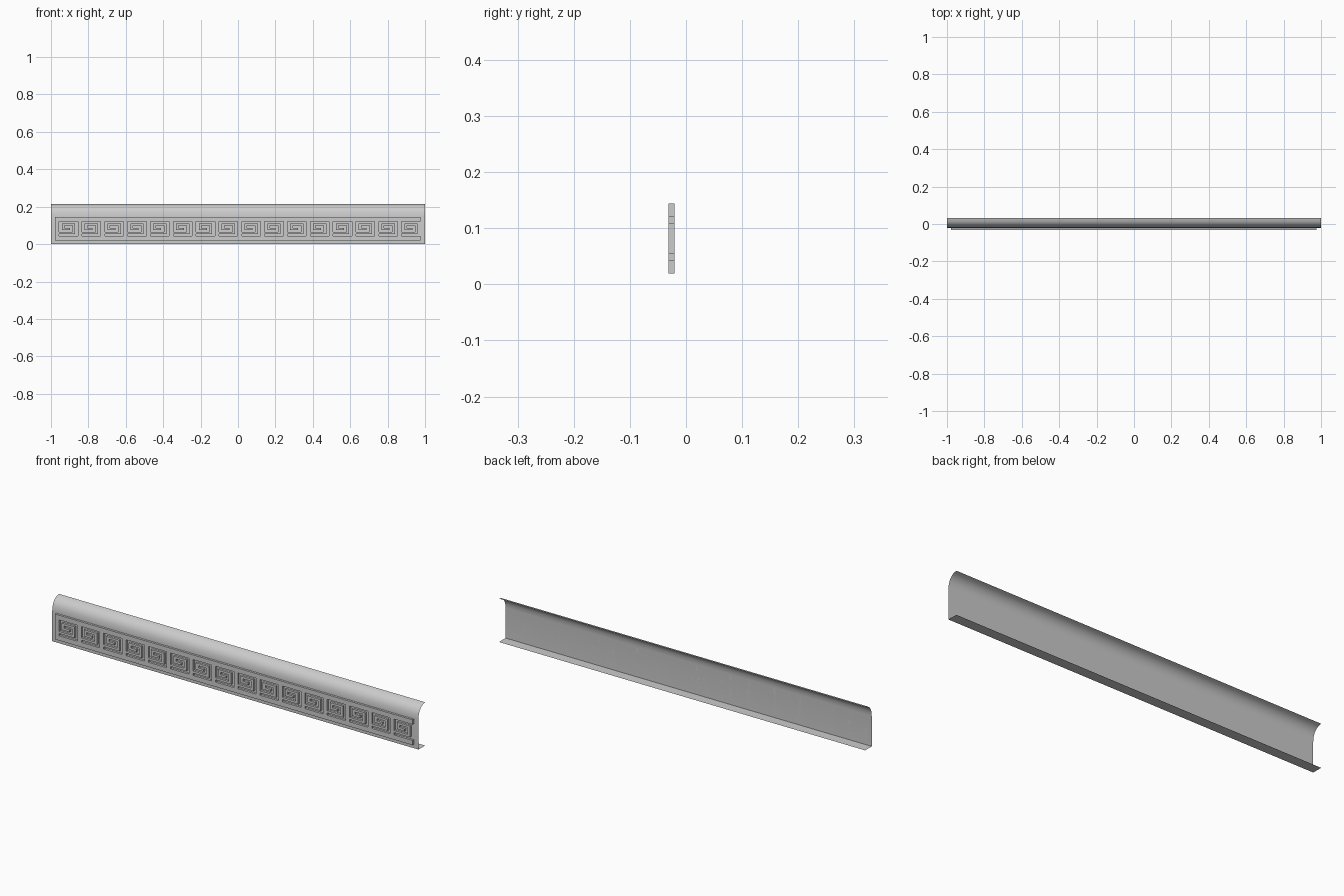
import bpy, bmesh

if "Cube" in bpy.data.objects:
    bpy.data.objects.remove(bpy.data.objects["Cube"])

def add_object(name, bm):
    bmesh.ops.recalc_face_normals(bm, faces=bm.faces)
    me = bpy.data.meshes.new(name)
    bm.to_mesh(me)
    bm.free()
    ob = bpy.data.objects.new(name, me)
    bpy.context.collection.objects.link(ob)
    return ob

# Thin moulding shell: open profile swept along x
profile = [(0.031, 0.0), (-0.0205, 0.0), (-0.0205, 0.15), (-0.0185, 0.17),
           (-0.012, 0.187), (-0.001, 0.201), (0.013, 0.21), (0.031, 0.214)]
bm = bmesh.new()
left = [bm.verts.new((-1, y, z)) for y, z in profile]
right = [bm.verts.new((1, y, z)) for y, z in profile]
for i in range(len(profile) - 1):
    bm.faces.new((left[i + 1], left[i], right[i], right[i + 1]))
shell = add_object("moulding_shell", bm)
bpy.context.view_layer.objects.active = shell
shell.select_set(True)
bpy.ops.object.shade_smooth_by_angle()

# One repeat of the key pattern, top row first (# = raised)
pattern = ["########",
           "#.......",
           "#.#####.",
           "#.#...#.",
           "#.###.#.",
           "#.....#.",
           "#######.",
           "#.......",
           "########"]
row_h = [0.0235] + [0.0112] * 7 + [0.0235]
col_w = [0.022] + [0.0143] * 7
repeats = 16
scale = 1.953 / (repeats * sum(col_w))

# Grid lines of the relief
zs = [0.144]
for h in row_h:
    zs.append(zs[-1] - h * 0.125 / sum(row_h))
xs = [-0.978]
for w in col_w * repeats:
    xs.append(xs[-1] + w * scale)

# Raised cells extruded forward as one connected relief
bm = bmesh.new()
grid = {}
def vert(i, j):
    if (i, j) not in grid:
        grid[i, j] = bm.verts.new((xs[i], -0.0205, zs[j]))
    return grid[i, j]

for j, row in enumerate(pattern):
    for i, c in enumerate(row * repeats):
        if c == "#":
            bm.faces.new((vert(i, j), vert(i, j + 1), vert(i + 1, j + 1), vert(i + 1, j)))
res = bmesh.ops.extrude_face_region(bm, geom=bm.faces[:])
for v in res["geom"]:
    if isinstance(v, bmesh.types.BMVert):
        v.co.y = -0.031
add_object("key_relief", bm)
